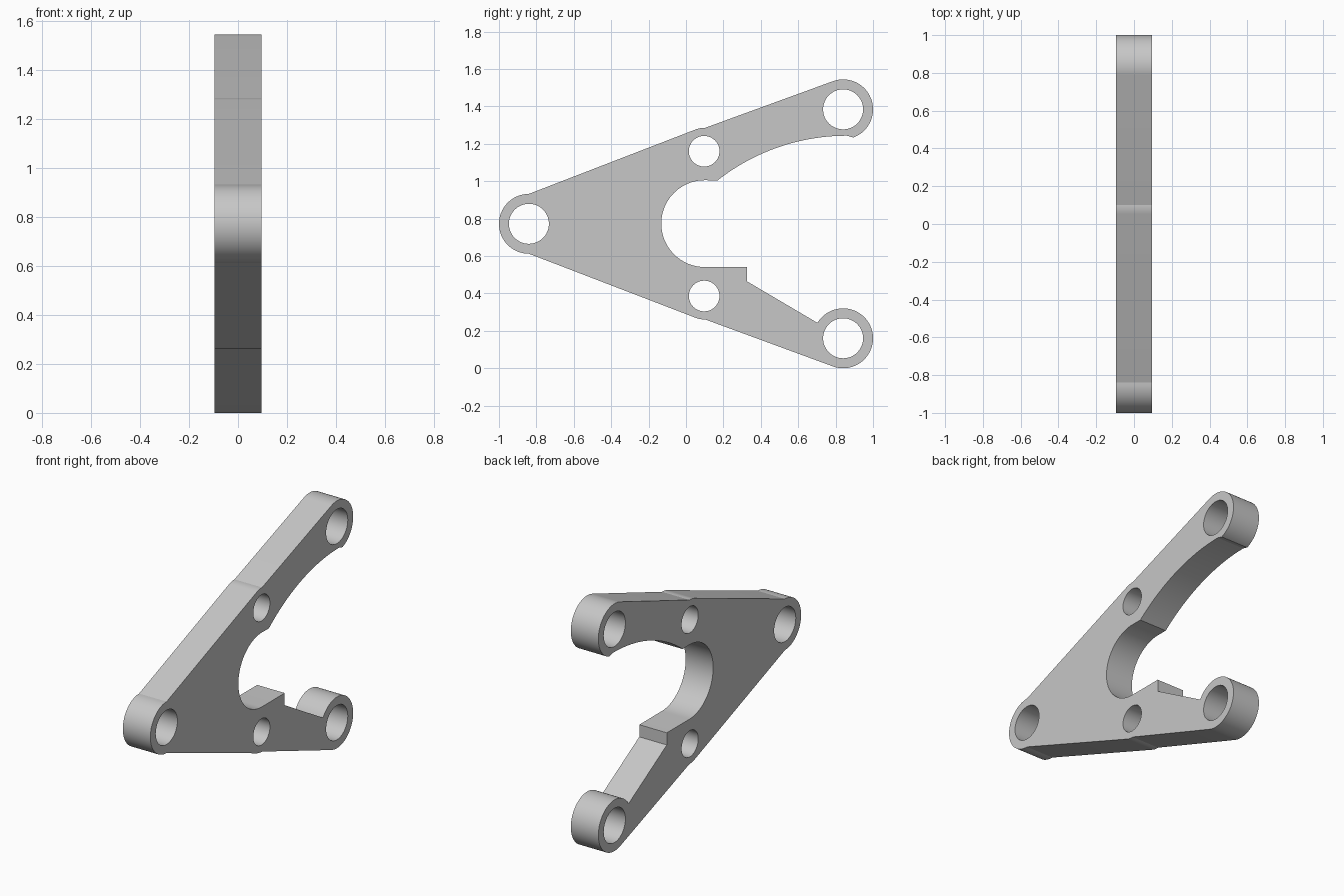
import bpy, bmesh
from math import sin, cos, radians

cube = bpy.data.objects.get("Cube")
if cube:
    bpy.data.objects.remove(cube, do_unlink=True)

HALF = 0.095          # half the plate thickness
BOSS, PIN, BOLT = 0.16, 0.107, 0.082
FRONT, UPPER, LOWER = (-0.84, 0.772), (0.84, 1.384), (0.84, 0.16)
BOLT_UP, BOLT_LOW = (0.097, 1.16), (0.097, 0.386)


def arc(centre, radius, start, end, steps=32):
    """Points (y, z) along an arc, angles in degrees."""
    angles = [radians(start + (end - start) * i / steps) for i in range(steps + 1)]
    return [(centre[0] + radius * cos(a), centre[1] + radius * sin(a)) for a in angles]


# Outline of the plate, clockwise from the bottom of the front boss
outline = arc(FRONT, BOSS, 270, 90)
outline += arc(BOLT_UP, 0.125, 111, 88, 6)
outline += arc(UPPER, BOSS, 109, -70, 48)
outline += arc((0.86, 0.124), 1.119, 90, 128.1)
outline += arc((0.1, 0.773), 0.232, 90, 270, 48)
outline += [(0.325, 0.541), (0.325, 0.465)]
outline += arc(LOWER, BOSS, 149, -109, 64)
outline += arc(BOLT_LOW, 0.125, -88, -111, 6)

# Pin holes in the bosses and bolt holes in the arms
loops = [outline]
for centre, radius in ((FRONT, PIN), (UPPER, PIN), (LOWER, PIN),
                       (BOLT_UP, BOLT), (BOLT_LOW, BOLT)):
    loops.append(arc(centre, radius, 0, 360, 48)[:-1])

# Fill the profile between outline and holes, then give it thickness
bm = bmesh.new()
for loop in loops:
    verts = [bm.verts.new((-HALF, y, z)) for y, z in loop]
    for a, b in zip(verts, verts[1:] + verts[:1]):
        bm.edges.new((a, b))
bmesh.ops.triangle_fill(bm, edges=bm.edges[:], use_beauty=True, use_dissolve=False)
result = bmesh.ops.extrude_face_region(bm, geom=bm.faces[:], use_keep_orig=True)
moved = [g for g in result["geom"] if isinstance(g, bmesh.types.BMVert)]
bmesh.ops.translate(bm, verts=moved, vec=(2 * HALF, 0, 0))
bmesh.ops.recalc_face_normals(bm, faces=bm.faces[:])
mesh = bpy.data.meshes.new("bracket_plate")
bm.to_mesh(mesh)
bm.free()

# Plain grey finish
grey = bpy.data.materials.new("plain grey")
grey.use_nodes = True
colour = (0.57, 0.57, 0.57, 1)
grey.diffuse_color = colour
grey.node_tree.nodes["Principled BSDF"].inputs["Base Color"].default_value = colour
mesh.materials.append(grey)

plate = bpy.data.objects.new("bracket_plate", mesh)
bpy.context.collection.objects.link(plate)
bpy.context.view_layer.objects.active = plate
plate.select_set(True)
bpy.ops.object.shade_smooth_by_angle(angle=radians(15))
